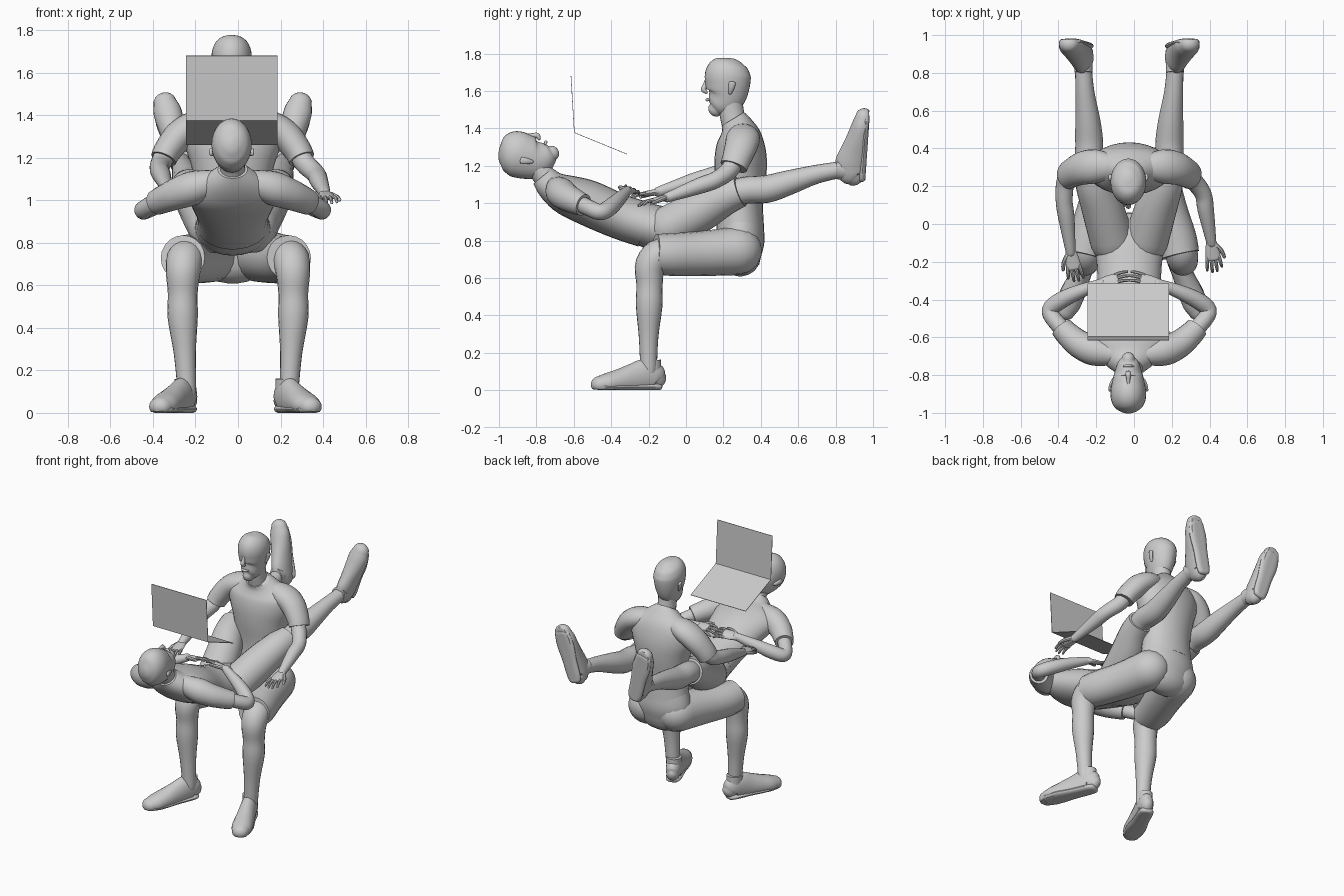
import bpy
from math import sin, cos, pi, radians
from mathutils import Vector, Matrix

CX = -0.025  # shared centre line of both bodies


def loft(name, pts, ref=(1, 0, 0), dome=(True, True), M=Matrix(), n=20, steps=4, floor=None):
    """Smooth tube through (x, y, z, half_width[, half_height]) stations."""
    P = [tuple(p) if len(p) == 5 else tuple(p) + (p[3],) for p in pts]
    P = [P[0]] + P + [P[-1]]
    st = []
    for i in range(1, len(P) - 2):
        a, b, c, d = P[i - 1:i + 3]
        last = i == len(P) - 3
        for k in range(steps + last):
            t = k / steps
            st.append([0.5 * (2 * q + (r - p) * t + (2 * p - 5 * q + 4 * r - s) * t * t
                              + (3 * q - p - 3 * r + s) * t ** 3) for p, q, r, s in zip(a, b, c, d)])
    cen = [Vector(s[:3]) for s in st]
    N = len(st)
    rings = [(cen[i], (cen[min(i + 1, N - 1)] - cen[max(i - 1, 0)]).normalized(), st[i][3], st[i][4])
             for i in range(N)]

    def cap(ring, sign):
        c, t, w, h = ring
        return [(c + t * sign * min(w, h) * sin(a), t, w * cos(a), h * cos(a)) for a in (0.4, 0.8, 1.15, 1.45)]
    if dome[1]:
        rings = rings + cap(rings[-1], 1)
    if dome[0]:
        rings = cap(rings[0], -1)[::-1] + rings
    verts, faces = [], []
    for c, t, w, h in rings:
        s = Vector(ref)
        s = (s - t * s.dot(t)).normalized()
        u = t.cross(s)
        for k in range(n):
            v = c + s * w * cos(2 * pi * k / n) + u * h * sin(2 * pi * k / n)
            if floor is not None:
                v.z = max(v.z, floor)
            verts.append(M @ v)
    R = len(rings)
    for i in range(R - 1):
        for k in range(n):
            l = (k + 1) % n
            faces.append((i * n + k, i * n + l, (i + 1) * n + l, (i + 1) * n + k))
    faces += [tuple(range(n))[::-1], tuple(range((R - 1) * n, R * n))]
    me = bpy.data.meshes.new(name)
    me.from_pydata(verts, [], faces)
    ob = bpy.data.objects.new(name, me)
    bpy.context.collection.objects.link(ob)
    return ob


def side(s, pts, c=CX):
    return [(c + s * p[0],) + tuple(p[1:]) for p in pts]


def body(name, pts, **kw):
    return loft(name, [(CX,) + p for p in pts], **kw)


def head(name, M):
    # skull and jaw, face towards local -y
    loft(name + "_head", [(0, -.066, -.13, .034, .04), (0, -.05, -.113, .055, .067), (0, -.013, -.065, .075, .104),
                          (0, 0, 0, .09, .119), (0, .002, .06, .094, .122), (0, .01, .108, .078, .1),
                          (0, .016, .134, .046, .06), (0, .018, .145, .012, .015)], M=M, n=28, dome=(True, False))
    loft(name + "_nose", [(0, -.109, .036, .007, .009), (0, -.119, .004, .01, .012), (0, -.128, -.022, .015, .014),
                          (0, -.115, -.037, .013, .009)], M=M, n=12)
    loft(name + "_lips", [(-.024, -.098, -.078, .005), (0, -.109, -.077, .009), (.024, -.098, -.078, .005)],
         ref=(0, 0, 1), M=M, n=10)
    for s in (-1, 1):
        loft(name + "_ear", [(s * .08, .014, -.04, .009, .01), (s * .091, .02, -.015, .01, .016),
                             (s * .097, .026, .012, .009, .019)], M=M, n=12)


def hand(name, wrist, d, nrm, s):
    d = Vector(d).normalized()
    nrm = Vector(nrm)
    nrm = (nrm - d * nrm.dot(d)).normalized()
    M = Matrix((nrm.cross(d), d, nrm)).transposed().to_4x4()
    M.translation = wrist
    loft(name + "_palm", [(0, -.01, 0, .026, .02), (0, .03, 0, .036, .017), (0, .085, 0, .04, .013)], M=M, n=14)
    for i in range(4):
        x = (i - 1.5) * .021
        ln = (.055, .075, .078, .066)[i if s < 0 else 3 - i]
        loft(name + "_finger", [(x, .08, 0, .01), (x * 1.15, .08 + ln * .55, .002, .0095),
                                (x * 1.25, .08 + ln, -.012, .007)], M=M, n=8, steps=2)
    # thumb on the inner side
    loft(name + "_thumb", [(s * .022, .015, 0, .014), (s * .048, .05, -.006, .012), (s * .058, .085, -.012, .009)],
         M=M, n=8, steps=2)


def shoe(name, M):
    # upper and ankle collar; the flat sole comes from the floor clamp
    loft(name, [(0, .04, .055, .042, .055), (0, .02, .07, .05, .08), (0, -.03, .075, .053, .092),
                (0, -.1, .06, .057, .083), (0, -.18, .046, .064, .068), (0, -.25, .036, .066, .056),
                (0, -.295, .03, .054, .046)], M=M, floor=.004)
    loft(name + "_collar", [(0, .005, .1, .047, .055), (0, .002, .16, .048, .056)], M=M, dome=(False, False))
    loft(name + "_sole", [(0, .04, .018, .045, .022), (0, 0, .018, .053, .022), (0, -.1, .018, .056, .022),
                          (0, -.2, .018, .067, .022), (0, -.285, .018, .058, .022)], M=M, floor=0)


# ---- seated figure: trunk and head
body("seated_shirt", [(.29, .86, .185, .128), (.29, 1.0, .172, .122), (.292, 1.15, .192, .138),
                      (.292, 1.26, .225, .138), (.288, 1.35, .225, .118), (.272, 1.41, .14, .088),
                      (.25, 1.45, .075, .07)], dome=(False, False), n=28)
body("seated_hips", [(.29, .72, .175, .112), (.292, .8, .2, .128), (.29, .9, .18, .122)], n=28)
body("seated_neck", [(.265, 1.4, .064, .068), (.245, 1.48, .058, .066), (.235, 1.56, .06, .066)])
head("seated", Matrix.Translation((CX - .005, .222, 1.63)))

# ---- reclining figure: trunk and head
body("reclining_shirt", [(-.765, 1.145, .07, .066), (-.715, 1.09, .15, .085), (-.64, 1.045, .22, .108),
                         (-.52, 1.0, .2, .122), (-.36, .93, .168, .12), (-.22, .885, .172, .122)],
     dome=(False, False), n=28)
body("reclining_hips", [(-.26, .9, .165, .113), (-.15, .865, .178, .122), (-.05, .85, .16, .11)], n=28)
body("reclining_neck", [(-.73, 1.1, .064, .064), (-.77, 1.16, .058, .06), (-.82, 1.215, .058, .06)])
head("reclining", Matrix.Translation((CX - .005, -.858, 1.248)) @ Matrix.Rotation(radians(71), 4, 'X')
     @ Matrix.Rotation(pi, 4, 'Z'))

for s in (-1, 1):
    # ---- seated legs, shorts and shoes
    loft("seated_shorts_leg", side(s, [(.11, .275, .745, .13), (.17, .08, .73, .12), (.228, -.08, .725, .114),
                                       (.25, -.165, .73, .106)], -.01), dome=(True, False))
    loft("seated_leg", side(s, [(.215, 0, .73, .07), (.245, -.125, .73, .086), (.258, -.19, .67, .082),
                                (.26, -.195, .56, .07), (.26, -.197, .45, .071), (.25, -.2, .28, .052),
                                (.24, -.2, .1, .044)], 0))
    shoe("seated_shoe", Matrix.Translation((s * .238 - .012, -.19, 0))
         @ Matrix.Rotation(s * radians(23), 4, 'Z'))

    # ---- reclining legs, shorts and shoes
    loft("reclining_shorts_leg", side(s, [(.09, -.09, .87, .118), (.14, .08, .96, .112), (.185, .2, 1.03, .098),
                                          (.208, .29, 1.065, .086)]), dome=(True, False))
    loft("reclining_leg", side(s, [(.17, .15, 1.0, .075), (.21, .3, 1.065, .072), (.212, .43, 1.075, .074),
                                   (.22, .55, 1.11, .066), (.235, .7, 1.155, .05), (.245, .86, 1.185, .043)]))
    shoe("reclining_shoe", Matrix.Translation((CX + s * .243, .962, 1.175)) @ Matrix.Rotation(radians(86), 4, 'X')
         @ Matrix.Rotation(pi - s * radians(15), 4, 'Z'))

    # ---- seated arms: one hand rests outward, the other inward
    elbow, wrist = ((.39, .16, 1.125), (.435, -.1, 1.03)) if s > 0 else ((.345, .13, 1.145), (.31, -.15, 1.06))
    loft("seated_sleeve", side(s, [(.09, .3, 1.375, .065, .055), (.18, .305, 1.352, .09, .068),
                                   (.25, .295, 1.305, .088, .072), (.305, .27, 1.235, .078, .066),
                                   (.325, .255, 1.195, .074, .062)]), ref=(0, 1, 0), dome=(True, False))
    mid = tuple((a * .65 + b * .35) for a, b in zip(elbow, wrist))
    loft("seated_arm", side(s, [(.295, .27, 1.26, .05), (.335, .235, 1.18, .049), elbow + (.045,), mid + (.043,),
                                wrist + (.026,)]), ref=(1, 0, 0))
    d = (.12, -1, -.2) if s > 0 else (.2, -1, -.15)
    hand("seated_hand", (CX + s * wrist[0], wrist[1], wrist[2]), d, (0, -.2, 1), s)

    # ---- reclining arms folded over the belly
    loft("reclining_sleeve", side(s, [(.09, -.69, 1.085, .06), (.185, -.67, 1.058, .08), (.265, -.635, 1.03, .074),
                                      (.33, -.58, 1.003, .065), (.358, -.548, .99, .06)]),
         ref=(0, 0, 1), dome=(True, False))
    loft("reclining_arm", side(s, [(.31, -.6, 1.015, .045), (.395, -.51, .97, .044), (.42, -.455, .952, .043),
                                   (.37, -.41, .975, .045), (.28, -.365, 1.015, .039), (.15, -.315, 1.065, .025)]),
         ref=(0, 0, 1))
    hand("reclining_hand", (CX + s * .15, -.315, 1.065), (-s, .22, .08), (0, .4, .9), s)

# ---- open laptop: two thin panels sharing a hinge line
hinge = Vector((-.03, -.597, 1.377))
for name, end in (("laptop_base", (-.03, -.315, 1.262)), ("laptop_screen", (-.03, -.615, 1.68))):
    v = Vector(end) - hinge
    bpy.ops.mesh.primitive_cube_add(size=1)
    ob = bpy.context.object
    ob.name = name
    ob.scale = (.43, v.length, .003)
    ob.location = hinge + v / 2
    ob.rotation_euler = Vector((0, 1, 0)).rotation_difference(v).to_euler()

bpy.ops.object.select_all(action='SELECT')
bpy.context.view_layer.objects.active = ob
bpy.ops.object.shade_smooth_by_angle(angle=radians(40))
